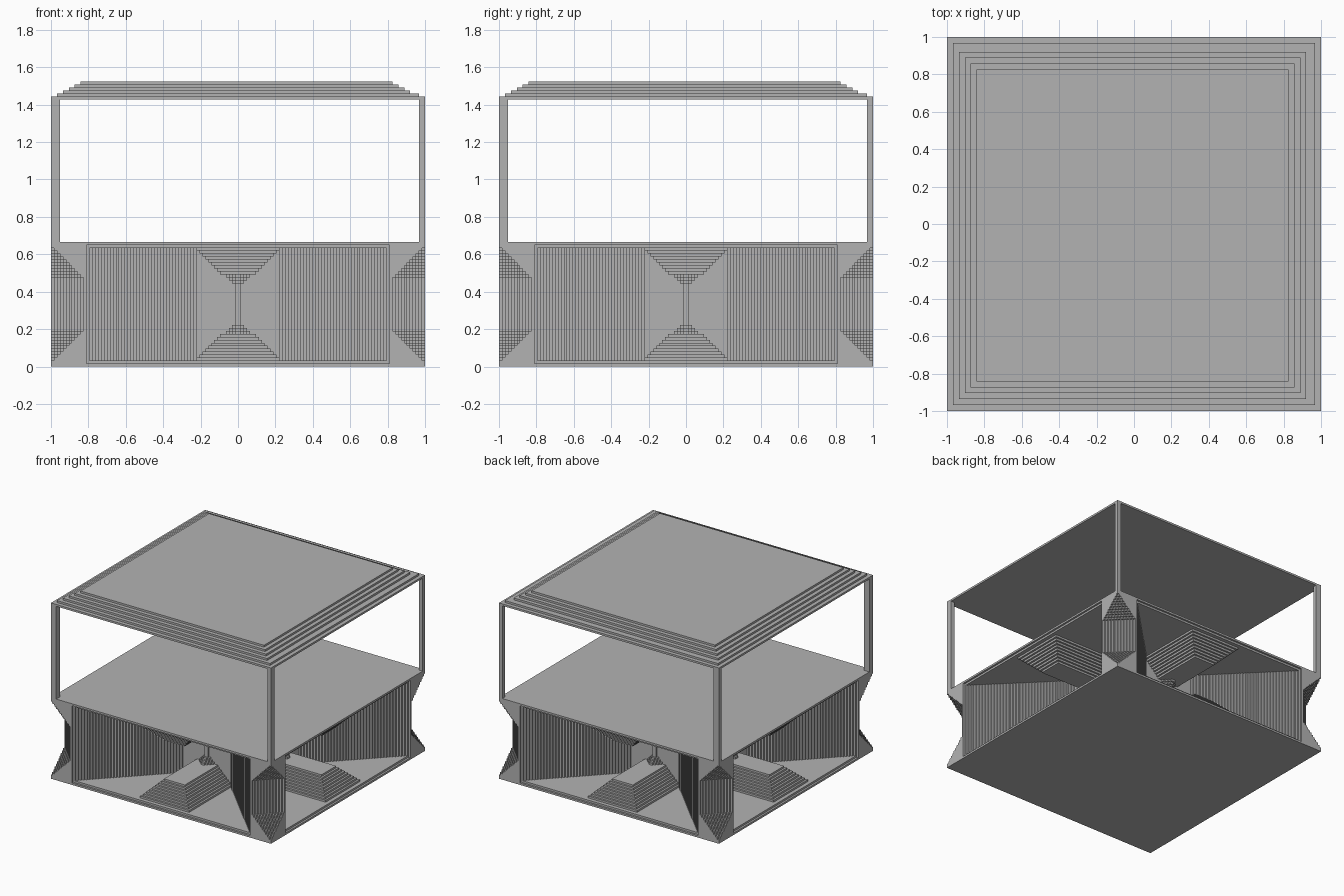
import bpy, bmesh

cube = bpy.data.objects.get("Cube")
if cube:
    bpy.data.objects.remove(cube)

U = 2 / 126      # one module
H = 63           # half of the plan, in modules
MID = 42         # height of the lower storey

grey = bpy.data.materials.new("stone_grey")
grey.use_nodes = True
colour = (0.45, 0.45, 0.45, 1)
grey.diffuse_color = colour
grey.node_tree.nodes["Principled BSDF"].inputs["Base Color"].default_value = colour


def prism(bm, points, z0, z1):
    """Extrude a counter-clockwise outline from z0 to z1."""
    low = [bm.verts.new((x * U, y * U, z0 * U)) for x, y in points]
    high = [bm.verts.new((x * U, y * U, z1 * U)) for x, y in points]
    bm.faces.new(low[::-1])
    bm.faces.new(high)
    for i in range(len(points)):
        j = (i + 1) % len(points)
        bm.faces.new((low[i], low[j], high[j], high[i]))


def rect(x0, x1, y0, y1):
    return [(x0, y0), (x1, y0), (x1, y1), (x0, y1)]


def square(h):
    return rect(-h, h, -h, h)


def turn(points, quarter):
    for _ in range(quarter):
        points = [(-y, x) for x, y in points]
    return points


def four(bm, points, z0, z1):
    for q in range(4):
        prism(bm, turn(points, q), z0, z1)


def four_mirrored(bm, points, z0, z1):
    """Four turned copies, at the floor and again under the deck."""
    four(bm, points, z0, z1)
    four(bm, points, MID - z1, MID - z0)


def notch(w):
    """Stepped diagonal cut across one corner."""
    points = [(-H, w - H)]
    for i in range(w):
        points += [(i + 1 - H, w - i - H), (i + 1 - H, w - i - 1 - H)]
    return points


def finish(name, bm):
    bmesh.ops.recalc_face_normals(bm, faces=bm.faces)
    mesh = bpy.data.meshes.new(name)
    bm.to_mesh(mesh)
    bm.free()
    mesh.materials.append(grey)
    bpy.context.collection.objects.link(bpy.data.objects.new(name, mesh))


# Floor and deck slabs with a thin rebate along the edge
for name, outer, inner in (("floor", 0, 1), ("deck", MID - 1, MID - 2)):
    bm = bmesh.new()
    prism(bm, square(H), outer, outer + 1)
    prism(bm, square(H - 1), inner, inner + 1)
    finish(name, bm)

# Core walls: stepped funnels on four sides, cut corners
DEPTH, CUT = 38, 11
wall = []
for d in range(DEPTH):
    wall += [(d - 51, d - H), (d - 51, d + 1 - H)]
corner = [(y, x) for x, y in reversed(wall)] + notch(CUT) + wall
bm = bmesh.new()
prism(bm, sum((turn(corner, q) for q in range(4)), []), 1, MID - 1)
finish("core_walls", bm)

# Corner corbels closing the cut towards floor and deck
bm = bmesh.new()
for w in range(CUT):
    four_mirrored(bm, notch(w) + notch(CUT)[::-1], w + 1, w + 2)
finish("corner_corbels", bm)

# Stepped ramps in each funnel, on the floor and under the deck
bm = bmesh.new()
back = DEPTH - H
for i in range(9):
    four_mirrored(bm, rect(i - 14, 14 - i, i - 60, back + 1), i + 2, i + 3)
finish("stepped_ramps", bm)

# Slim ribs with flared ends on the back walls
bm = bmesh.new()
four(bm, rect(-1, 1, back - 1, back), 11, MID - 11)
for i, h in enumerate((4, 3, 2)):
    for r in range(h):
        four_mirrored(bm, rect(r - h, h - r, back - r - 1, back - r), i + 11, i + 12)
finish("back_ribs", bm)

# Corner posts
bm = bmesh.new()
sides = ((-H, 3 - H), (H - 2, H))
for x in sides:
    for y in sides:
        prism(bm, rect(*x, *y), MID, 90)
finish("corner_posts", bm)

# Stepped roof
bm = bmesh.new()
for i, (low, high) in enumerate(((0, 0), (2, 2), (4, 5), (6, 7), (8, 9), (10, 11))):
    prism(bm, rect(low - H, H - high, low - H, H - high), 90 + i, 91 + i)
finish("stepped_roof", bm)
